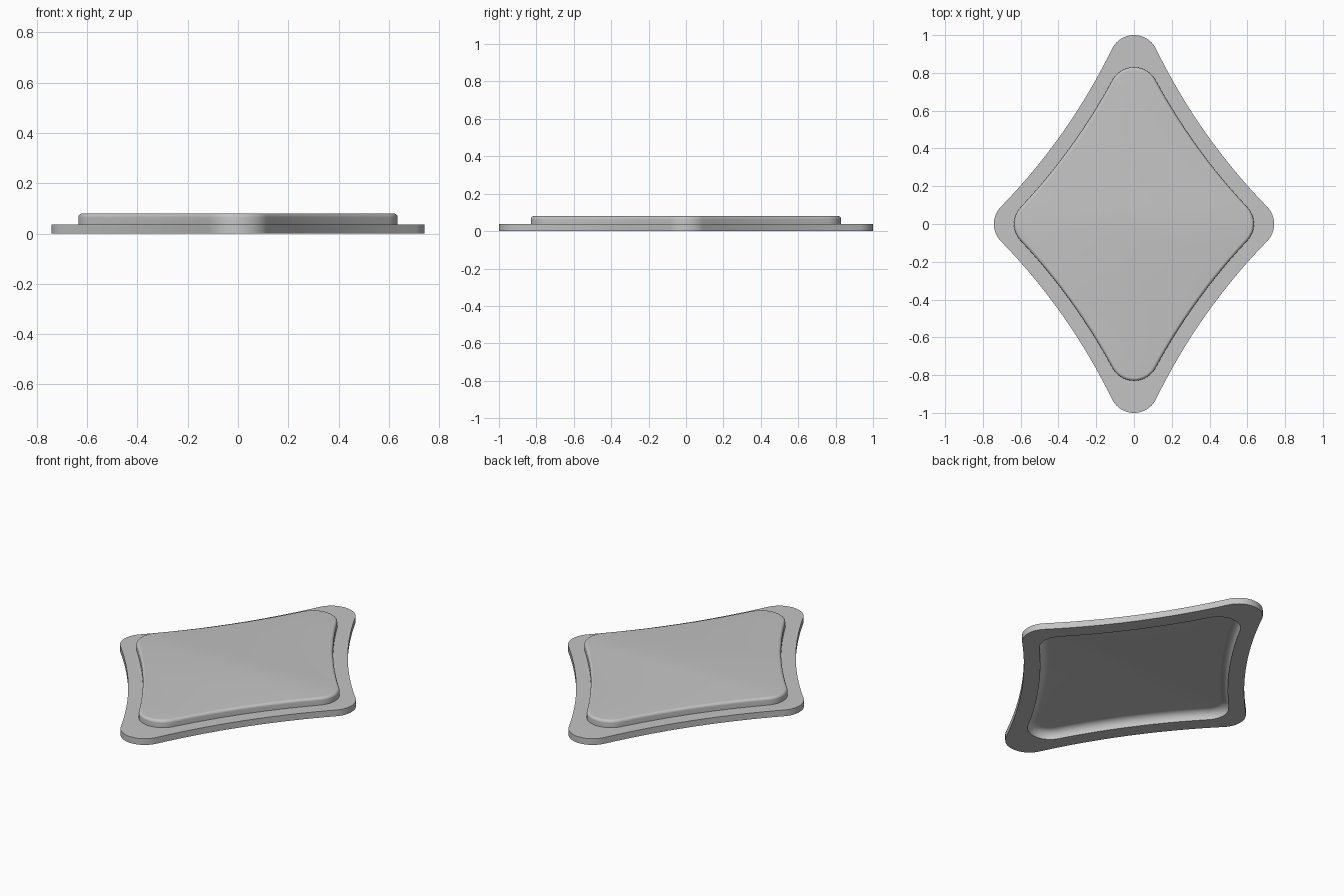
import bpy
import bmesh
from math import atan2, cos, sin, pi, radians
from mathutils import Vector

cube = bpy.data.objects.get("Cube")
if cube:
    bpy.data.objects.remove(cube, do_unlink=True)

CORNER = 0.13      # radius of the rounded corners
SIDE = 3.2         # radius of the hollow sides
RIM_TOP = 0.037
PANEL_TOP = 0.08


def arc(centre, radius, start, end, steps):
    angles = [start + (end - start) * i / steps for i in range(steps + 1)]
    return [centre + radius * Vector((cos(a), sin(a))) for a in angles]


def diamond(half_x, half_y, inset=0.0):
    """Diamond outline with round corners joined by tangent hollow arcs."""
    top = Vector((0, half_y - CORNER))
    right = Vector((half_x - CORNER, 0))
    chord = right - top
    normal = Vector((-chord.y, chord.x)).normalized()
    reach = ((SIDE + CORNER) ** 2 - chord.length_squared / 4) ** 0.5
    hub = (top + right) / 2 + normal * reach
    a, b = [atan2((hub - p).y, (hub - p).x) for p in (top, right)]
    quarter = arc(top, CORNER - inset, pi / 2, a, 10)
    quarter += arc(hub, SIDE + inset, a + pi, b + pi, 16)[1:-1]
    quarter += arc(right, CORNER - inset, b, 0, 10)
    half = quarter + [Vector((p.x, -p.y)) for p in reversed(quarter[:-1])]
    return half + [Vector((-p.x, p.y)) for p in reversed(half[1:-1])]


def rim(inset=0.0):
    return diamond(0.742, 1.0, inset)


def panel(inset=0.0):
    return diamond(0.635, 0.83, inset)


def rounded_edge(inset, z, radius, steps):
    """Levels of a panel edge that turns from upright to flat."""
    turns = [pi / 2 * i / steps for i in range(steps + 1)]
    return [(panel(inset + radius * (1 - cos(t))), z + radius * sin(t))
            for t in turns]


# Levels from the hollow underside, around the rim, to the raised panel
hollow = [(panel(0.01), 0.0)] + rounded_edge(0.01, 0.005, 0.045, 8)
levels = hollow[::-1]
levels += [(rim(), 0.0), (rim(), RIM_TOP), (panel(), RIM_TOP)]
levels += rounded_edge(0.0, PANEL_TOP - 0.016, 0.016, 6)

bm = bmesh.new()
rings = [[bm.verts.new((p.x, p.y, z)) for p in outline] for outline, z in levels]
for low, high in zip(rings, rings[1:]):
    for i in range(len(low)):
        j = (i + 1) % len(low)
        bm.faces.new((low[i], low[j], high[j], high[i]))
bm.faces.new(rings[0])
bm.faces.new(rings[-1])
bmesh.ops.recalc_face_normals(bm, faces=bm.faces)

mesh = bpy.data.meshes.new("diamond_plate")
bm.to_mesh(mesh)
bm.free()
plate = bpy.data.objects.new("diamond_plate", mesh)
bpy.context.collection.objects.link(plate)

# Plain grey finish
grey = bpy.data.materials.new("light_grey")
grey.use_nodes = True
colour = (0.55, 0.55, 0.55, 1.0)
grey.diffuse_color = colour
grey.node_tree.nodes["Principled BSDF"].inputs["Base Color"].default_value = colour
mesh.materials.append(grey)

# Smooth curves, crisp rim edges
bpy.ops.object.select_all(action="DESELECT")
plate.select_set(True)
bpy.context.view_layer.objects.active = plate
bpy.ops.object.shade_smooth_by_angle(angle=radians(35))
